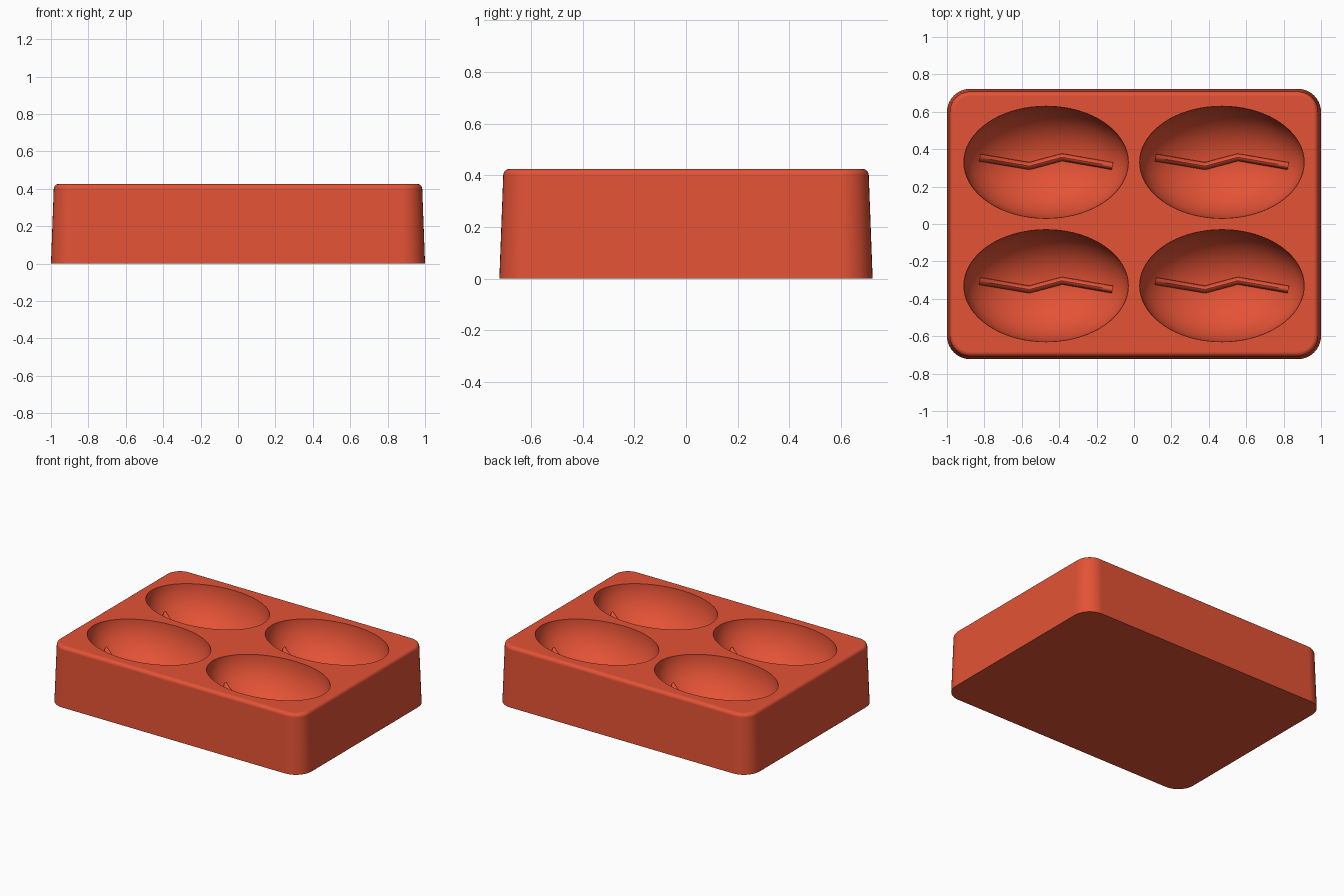
import bpy, bmesh, math
from mathutils import Vector

cube = bpy.data.objects.get("Cube")
if cube:
    bpy.data.objects.remove(cube, do_unlink=True)

HEIGHT = 0.425
CAVITY = Vector((0.44, 0.30, 0.31))      # half length, half width, depth
CENTRES = [(sx * 0.47, sy * 0.33) for sx in (-1, 1) for sy in (-1, 1)]

clay = bpy.data.materials.new("terracotta_red")
clay.use_nodes = True
colour = (0.77, 0.085, 0.036, 1)
clay.diffuse_color = colour
clay.node_tree.nodes["Principled BSDF"].inputs["Base Color"].default_value = colour


def make_object(name, bm):
    mesh = bpy.data.meshes.new(name)
    bmesh.ops.recalc_face_normals(bm, faces=bm.faces)
    bm.to_mesh(mesh)
    bm.free()
    mesh.materials.append(clay)
    obj = bpy.data.objects.new(name, mesh)
    bpy.context.collection.objects.link(obj)
    return obj


def smooth(obj, degrees):
    bpy.ops.object.select_all(action='DESELECT')
    obj.select_set(True)
    bpy.context.view_layer.objects.active = obj
    bpy.ops.object.shade_smooth_by_angle(angle=math.radians(degrees))


def rounded_rectangle(hx, hy, radius, z, steps=10):
    points = []
    for quarter, (sx, sy) in enumerate([(1, 1), (-1, 1), (-1, -1), (1, -1)]):
        for i in range(steps + 1):
            a = (quarter + i / steps) * math.pi / 2
            points.append((sx * (hx - radius) + radius * math.cos(a),
                           sy * (hy - radius) + radius * math.sin(a), z))
    return points


# Tapered block with rounded corners and a filleted top edge
fillet = 0.025
sections = [(0, 0)]
for i in range(7):
    a = i / 6 * math.pi / 2
    sections.append((0.015 + fillet * (1 - math.cos(a)),
                     HEIGHT - fillet + fillet * math.sin(a)))
bm = bmesh.new()
rings = [[bm.verts.new(p) for p in rounded_rectangle(1 - d, 0.723 - d, 0.125 - d, z)]
         for d, z in sections]
for low, high in zip(rings, rings[1:]):
    for i in range(len(low)):
        j = (i + 1) % len(low)
        bm.faces.new((low[i], low[j], high[j], high[i]))
bm.faces.new(rings[0][::-1])
bm.faces.new(rings[-1])
block = make_object("mould_block", bm)

# Four ellipsoid cavities cut from the top
bm = bmesh.new()
for cx, cy in CENTRES:
    ball = bmesh.ops.create_uvsphere(bm, u_segments=72, v_segments=37, radius=1)["verts"]
    for v in ball:
        v.co = Vector((cx + v.co.x * CAVITY.x, cy + v.co.y * CAVITY.y,
                       HEIGHT + v.co.z * CAVITY.z))
cutter = make_object("cavity_cutter", bm)
cutter.hide_render = True
cut = block.modifiers.new("cavities", 'BOOLEAN')
cut.operation = 'DIFFERENCE'
cut.solver = 'EXACT'
cut.object = cutter
bpy.context.view_layer.update()
result = block.evaluated_get(bpy.context.evaluated_depsgraph_get())
carved = bpy.data.meshes.new_from_object(result)
block.modifiers.clear()
block.data = carved
bpy.data.objects.remove(cutter, do_unlink=True)
smooth(block, 35)
weighted = block.modifiers.new("even_shading", 'WEIGHTED_NORMAL')
weighted.keep_sharp = True

# Zigzag crease ridge standing upright on the floor of each cavity
zigzag = [Vector(p) for p in [(-0.355, 0.025), (-0.09, -0.02), (0.085, 0.027), (0.355, -0.02)]]
path = [zigzag[0]]
for a, b in zip(zigzag, zigzag[1:]):
    path += [a.lerp(b, k / 8) for k in range(1, 9)]


def floor_point(p):
    depth = CAVITY.z * math.sqrt(1 - (p.x / CAVITY.x) ** 2 - (p.y / CAVITY.y) ** 2)
    return Vector((p.x, p.y, HEIGHT - depth))


for n, (cx, cy) in enumerate(CENTRES):
    bm = bmesh.new()
    spine = [floor_point(p) + Vector((cx, cy, 0)) for p in path]
    loops = []
    for i, p in enumerate(spine):
        along = spine[min(i + 1, len(spine) - 1)] - spine[max(i - 1, 0)]
        side = along.cross(Vector((0, 0, 1))).normalized() * 0.02
        up = Vector((0, 0, 0.045))
        loops.append([bm.verts.new(p + side * math.cos(t) + up * math.sin(t))
                      for t in [k * math.tau / 16 for k in range(16)]])
    for a, b in zip(loops, loops[1:]):
        for i in range(16):
            j = (i + 1) % 16
            bm.faces.new((a[i], a[j], b[j], b[i]))
    bm.faces.new(loops[0])
    bm.faces.new(loops[-1])
    smooth(make_object(f"crease_ridge_{n + 1}", bm), 40)
